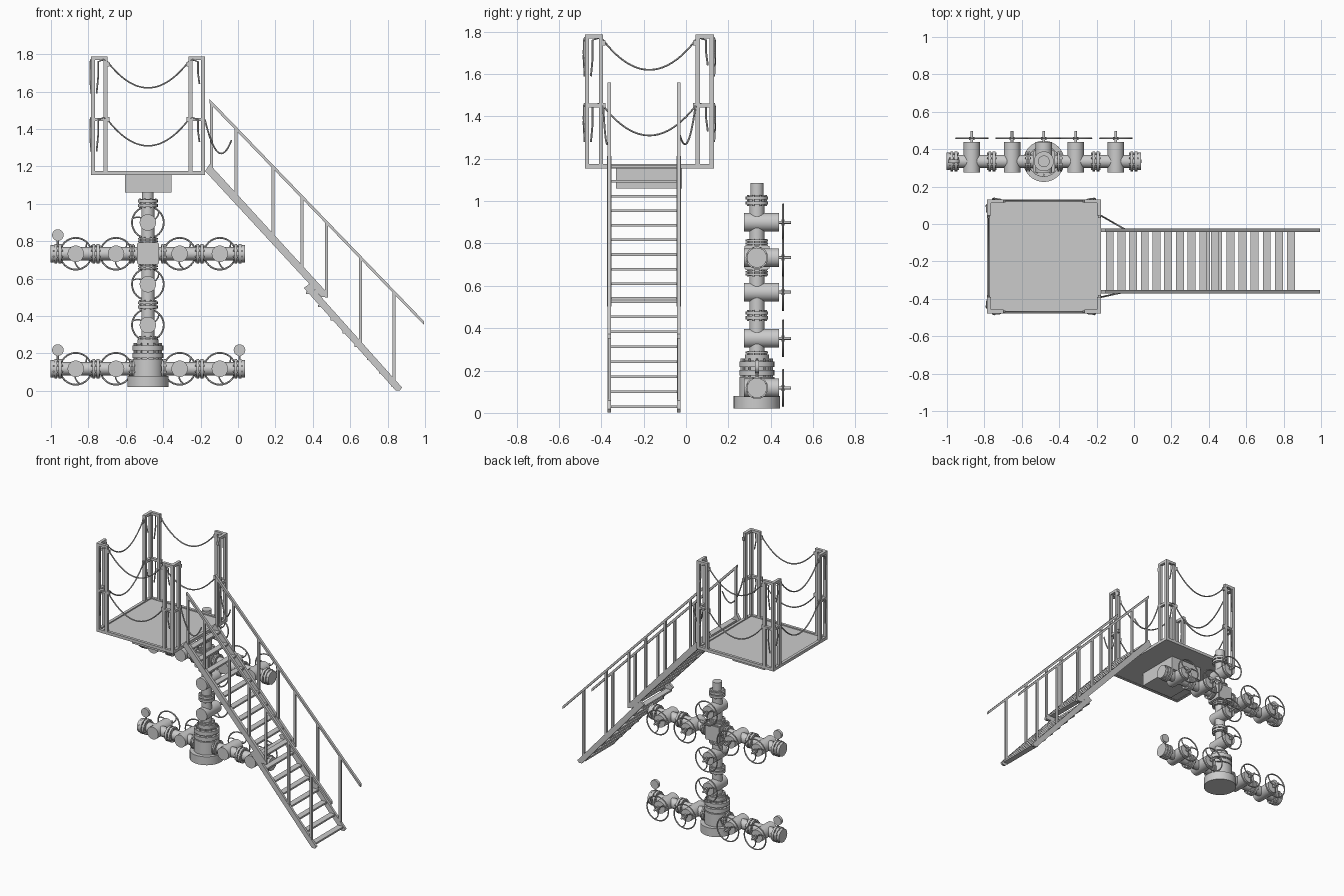
import bpy, bmesh, math
from mathutils import Vector as V, Matrix

if "Cube" in bpy.data.objects:
    bpy.data.objects.remove(bpy.data.objects["Cube"])

CX, CY = -0.482, 0.335          # wellhead axis


def finish(bm, name):
    bmesh.ops.recalc_face_normals(bm, faces=bm.faces[:])
    me = bpy.data.meshes.new(name)
    bm.to_mesh(me)
    bm.free()
    ob = bpy.data.objects.new(name, me)
    bpy.context.collection.objects.link(ob)
    return ob


def box(bm, lo, hi):
    lo, hi = V(lo), V(hi)
    m = Matrix.Translation((lo + hi) / 2) @ Matrix.Diagonal((*(hi - lo), 1))
    bmesh.ops.create_cube(bm, size=1, matrix=m)


def cyl(bm, a, b, r, n=24):
    a, b = V(a), V(b)
    m = Matrix.Translation((a + b) / 2) @ V((0, 0, 1)).rotation_difference(b - a).to_matrix().to_4x4()
    bmesh.ops.create_cone(bm, cap_ends=True, segments=n, radius1=r, radius2=r,
                          depth=(b - a).length, matrix=m)


def sweep(bm, pts, r, closed=False, n=6):
    pts = [V(p) for p in pts]
    rings, N, side = [], len(pts), None
    for i, p in enumerate(pts):
        t = pts[(i + 1) % N if closed else min(i + 1, N - 1)] - pts[i - 1 if closed else max(i - 1, 0)]
        t.normalize()
        side = t.orthogonal() if side is None else side - t * side.dot(t)
        side.normalize()
        up = t.cross(side)
        rings.append([bm.verts.new(p + r * (math.cos(k * math.tau / n) * side + math.sin(k * math.tau / n) * up))
                      for k in range(n)])
    for i in range(N if closed else N - 1):
        a, b = rings[i], rings[(i + 1) % N]
        for k in range(n):
            bm.faces.new((a[k], a[(k + 1) % n], b[(k + 1) % n], b[k]))
    if not closed:
        bm.faces.new(rings[0])
        bm.faces.new(rings[-1])


def prism(bm, prof, y0, y1):
    # extrude an xz profile along y
    f = bm.faces.new([bm.verts.new((x, y0, z)) for x, z in prof])
    g = bmesh.ops.extrude_face_region(bm, geom=[f])
    bmesh.ops.translate(bm, vec=(0, y1 - y0, 0), verts=[v for v in g['geom'] if isinstance(v, bmesh.types.BMVert)])


def flange(bm, c, axis, r=0.053, w=0.045, bolts=8):
    # bolted pair of discs with a gap
    c, d = V(c), V(axis).normalized()
    for s in (-1, 1):
        cyl(bm, c + d * s * w * 0.08, c + d * s * w * 0.42, r)
    cyl(bm, c - d * w / 2, c + d * w / 2, r * 0.76)
    u = d.orthogonal().normalized()
    for k in range(bolts):
        p = c + Matrix.Rotation((k + 0.5) * math.tau / bolts, 3, d) @ u * r * 0.86
        cyl(bm, p - d * w * 0.58, p + d * w * 0.58, 0.0055, 6)


# wellhead spool and base
bm = bmesh.new()
def ring(z0, z1, r, n=32):
    cyl(bm, (CX, CY, z0), (CX, CY, z1), r, n)
ring(0.02, 0.08, 0.11, 40)
ring(0.08, 0.17, 0.083)
ring(0.25, 0.275, 0.056)
flange(bm, (CX, CY, 0.21), (0, 0, 1), 0.083, 0.08, 12)
finish(bm, "wellhead_base")

# vertical pipe with flanges and cap
bm = bmesh.new()
ring(0.25, 0.98, 0.035)
ring(0.98, 1.085, 0.031)
for z in (0.46, 1.003):
    flange(bm, (CX, CY, z), (0, 0, 1))
for z in (0.278, 0.66, 0.807):
    flange(bm, (CX, CY, z), (0, 0, 1), 0.053, 0.026)
finish(bm, "vertical_pipe")

# cross block
bm = bmesh.new()
box(bm, (CX - .059, CY - .059, .675), (CX + .059, CY + .059, .793))
bmesh.ops.bevel(bm, geom=bm.edges[:], offset=0.006, segments=2, affect='EDGES')
finish(bm, "cross_block")

# horizontal arms
for label, z in (("lower", 0.118), ("upper", 0.733)):
    for side, s in (("left", -1), ("right", 1)):
        bm = bmesh.new()
        P = lambda d: (CX + s * d, CY, z)
        cyl(bm, P(0.05), P(0.48), 0.035)
        flange(bm, P(0.085), (1, 0, 0), 0.053, 0.026)
        flange(bm, P(0.278), (1, 0, 0))
        flange(bm, P(0.481), (1, 0, 0), 0.053, 0.045)
        cyl(bm, P(0.495), P(0.52), 0.047)
        finish(bm, f"{label}_{side}_arm")

# valves and hand wheels
def make_valve(i, x, z):
    bm = bmesh.new()
    c = lambda y: (x, CY + y, z)
    cyl(bm, c(-0.06), c(0.104), 0.044)
    finish(bm, f"valve_body_{i}")
    bm = bmesh.new()
    cyl(bm, c(0.10), c(0.162), 0.007, 12)
    cyl(bm, c(0.115), c(0.131), 0.014, 12)
    R = 0.085
    sweep(bm, [(x + R * math.cos(a), CY + 0.123, z + R * math.sin(a))
               for a in (k * math.tau / 32 for k in range(32))], 0.0048, True)
    for k in range(3):
        pts = []
        for j in range(6):
            t = j / 5
            a = k * math.tau / 3 + 0.3 + 0.5 * t * t
            pts.append((x + R * t * math.cos(a), CY + 0.123, z + R * t * math.sin(a)))
        sweep(bm, pts, 0.004)
    finish(bm, f"hand_wheel_{i}")

spots = [(CX, z) for z in (0.352, 0.57, 0.9)]
spots += [(CX + d, z) for z in (0.118, 0.733) for d in (-.385, -.17, .17, .385)]
for i, (x, z) in enumerate(spots):
    make_valve(i, x, z)

# pressure gauges
for i, (x, z) in enumerate(((-.963, .118), (.008, .118), (-.963, .733))):
    bm = bmesh.new()
    cyl(bm, (x, CY, z + .04), (x, CY, z + .075), 0.007, 10)
    cyl(bm, (x, CY - .01, z + .1), (x, CY + .01, z + .1), 0.031)
    finish(bm, f"pressure_gauge_{i}")

# platform deck, rim and under box
X0, X1, Y0, Y1 = -0.785, -0.177, -0.478, 0.132
bm = bmesh.new()
box(bm, (X0 + .01, Y0 + .01, 1.157), (X1 - .01, Y1 - .01, 1.168))
for y in (Y0, Y1 - .02):
    box(bm, (X0, y, 1.155), (X1, y + .02, 1.176))
for x in (X0, X1 - .02):
    box(bm, (x, Y0 + .02, 1.155), (x + .02, Y1 - .02, 1.176))
finish(bm, "platform_deck")
bm = bmesh.new()
box(bm, (-.605, -.33, 1.06), (-.355, -.02, 1.157))
finish(bm, "under_platform_box")

# corner posts: three uprights in an L, tied at the top and the middle
T, L = 0.021, 0.087
for i, (cx, sx) in enumerate(((X0, 1), (X1, -1))):
    for j, (cy, sy) in enumerate(((Y0, 1), (Y1, -1))):
        bm = bmesh.new()
        def b(u0, u1, v0, v1, z0, z1):
            xs, ys = sorted((cx + sx * u0, cx + sx * u1)), sorted((cy + sy * v0, cy + sy * v1))
            box(bm, (xs[0], ys[0], z0), (xs[1], ys[1], z1))
        for u, v in ((0, 0), (L - T, 0), (0, L - T)):
            b(u, u + T, v, v + T, 1.176, 1.787)
        for z0, z1 in ((1.768, 1.787), (1.442, 1.46)):
            b(T, L - T, 0, T, z0, z1)
            b(0, T, T, L - T, z0, z1)
        # rope eyes
        for z in (1.735, 1.44):
            b(L, L + .012, .002, .016, z, z + .024)
            b(.002, .016, L, L + .012, z, z + .024)
        finish(bm, f"corner_post_{i}_{j}")

# safety ropes with loose tails
def rope(name, a, b, sag, out):
    a, b, out = V(a), V(b), V(out)
    d = (b - a).normalized()
    bm = bmesh.new()
    pts = [a.lerp(b, k / 20) - V((0, 0, sag * 4 * (k / 20) * (1 - k / 20))) for k in range(21)]
    sweep(bm, pts, 0.0045)
    for p, s, ln in ((a, -1, .17), (b, 1, .12)):
        e = p + d * s * .05 + out * .024
        sweep(bm, [p, p + d * s * .022 + out * .018 + V((0, 0, .01)), e,
                   e - V((0, 0, ln * .5)) + out * .004, e + d * s * .008 - V((0, 0, ln)) - out * .006], 0.0045)
    finish(bm, name)

for label, z in (("upper", 1.76), ("middle", 1.45)):
    rope(f"{label}_front_rope", (X0 + L, Y0 + .008, z), (X1 - L, Y0 + .008, z), .14, (0, -.5, 0))
    rope(f"{label}_back_rope", (X0 + L, Y1 - .008, z), (X1 - L, Y1 - .008, z), .14, (0, .5, 0))
    rope(f"{label}_left_rope", (X0 + .008, Y0 + L, z), (X0 + .008, Y1 - L, z), .14, (-.5, 0, 0))

# ropes from the posts to the hand rails
for label, y0, y1 in (("front", Y0 + L, -.36), ("back", Y1 - L, -.036)):
    a, c = V((X1, y0, 1.45)), V((-.035, y1, 1.34))
    bm = bmesh.new()
    sweep(bm, [a.lerp(c, k / 16) - V((0, 0, .12 * 4 * (k / 16) * (1 - k / 16))) for k in range(17)], 0.0045)
    finish(bm, f"{label}_stair_rope")

# stairs: two overlapping flights with treads
upper = [(-.176, 1.175), (-.152, 1.212), (.481, .52), (.481, .503), (.445, .503)]
lower = [(.352, .55), (.382, .572), (.877, .018), (.866, .003), (.842, .003)]
flights = (("upper", upper, .010, -.13, 1.162, 10, .0625, .069),
           ("lower", lower, .008, .385, .525, 8, .065, .071))
YS = (-.362, -.034)
for label, prof, h, x, z, n, dx, dz in flights:
    for side, y in zip(("front", "back"), YS):
        bm = bmesh.new()
        prism(bm, prof, y - h, y + h)
        finish(bm, f"{label}_{side}_stringer")
    bm = bmesh.new()
    for k in range(n):
        box(bm, (x + k * dx - .021, YS[0], z - k * dz - .006), (x + k * dx + .021, YS[1], z - k * dz + .006))
    finish(bm, f"{label}_treads")

# hand rails and balusters
rail = lambda x: 1.56 - (x + .15) * 1.038
foot = lambda x: 1.19 - (x + .15) * 1.09 if x < .5 else .55 - (x - .38) * 1.11
for side, y in zip(("front", "back"), YS):
    bm = bmesh.new()
    prism(bm, [(-.152, rail(-.15)), (.995, rail(.995)), (.995, rail(.995) - .02), (-.152, rail(-.15) - .022)],
          y - .009, y + .009)
    for x in (-.141, -.012, .187, .342, .474, .655, .833):
        box(bm, (x - .008, y - .007, foot(x) - .012), (x + .008, y + .007, rail(x) - .012))
    finish(bm, f"{side}_hand_rail")

# smooth the round parts, keep edges sharp
for ob in bpy.context.collection.objects:
    ob.select_set(True)
    bpy.context.view_layer.objects.active = ob
bpy.ops.object.shade_smooth_by_angle(angle=math.radians(35))
